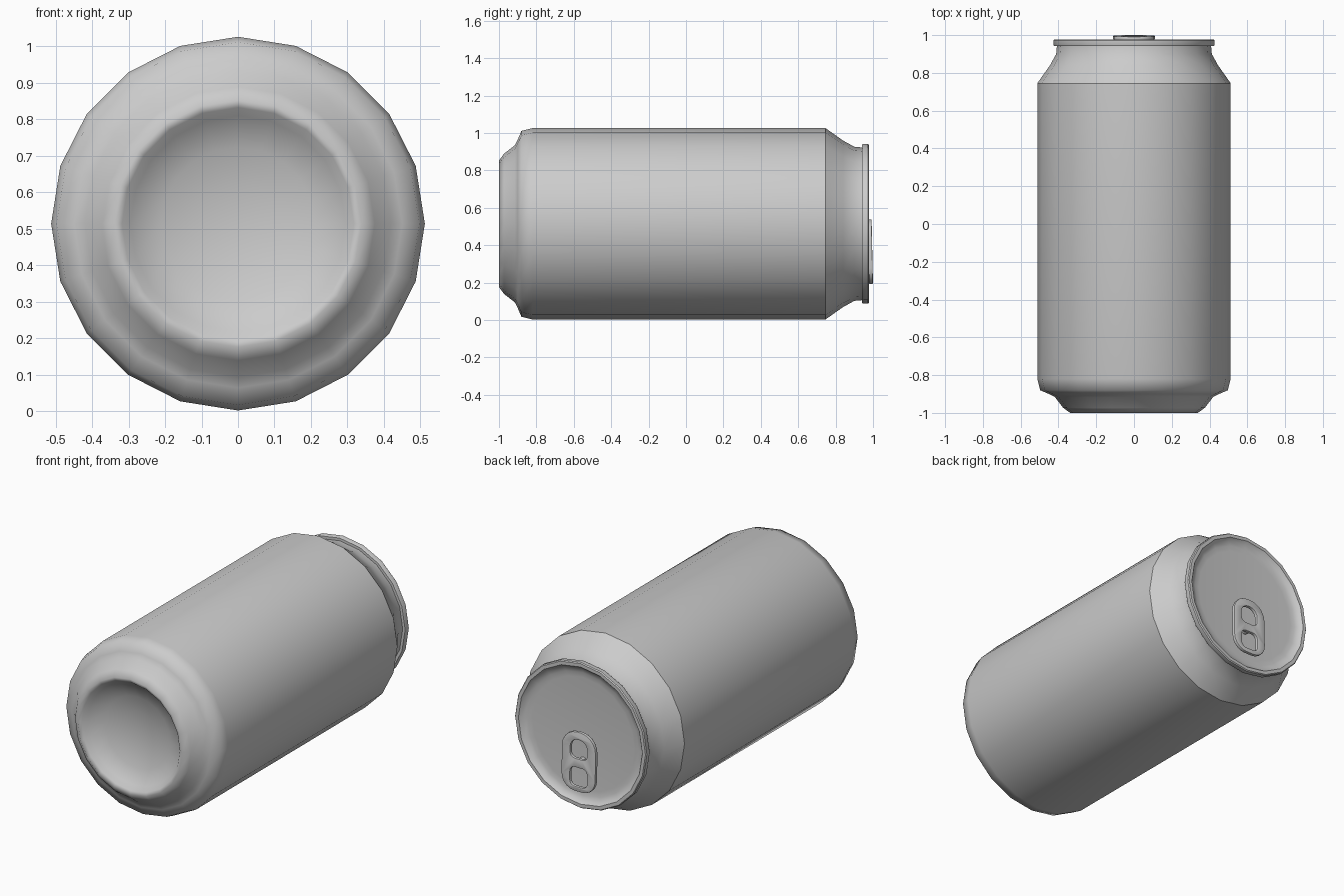
import bpy, bmesh, math

if "Cube" in bpy.data.objects:
    bpy.data.objects.remove(bpy.data.objects["Cube"])

SIDES = 20
ZC = 0.514  # height of the can's axis


def lathe(name, profile, angle=None):
    """Revolve (radius, y) points around the can's axis; radius 0 makes a pole."""
    bm = bmesh.new()
    rings = []
    for r, y in profile:
        if r == 0:
            rings.append([bm.verts.new((0, y, ZC))] * SIDES)
        else:
            rings.append([bm.verts.new((r * math.cos(math.tau * i / SIDES), y,
                                        ZC + r * math.sin(math.tau * i / SIDES)))
                          for i in range(SIDES)])
    for a, b in zip(rings, rings[1:]):
        for i in range(SIDES):
            j = (i + 1) % SIDES
            bm.faces.new(list(dict.fromkeys((a[i], b[i], b[j], a[j]))))
    mesh = bpy.data.meshes.new(name)
    bm.to_mesh(mesh)
    bm.free()
    ob = bpy.data.objects.new(name, mesh)
    bpy.context.collection.objects.link(ob)
    select(ob)
    if angle:
        bpy.ops.object.shade_smooth_by_angle(angle=math.radians(angle))
    else:
        bpy.ops.object.shade_smooth()
    return ob


def select(ob):
    bpy.ops.object.select_all(action='DESELECT')
    ob.select_set(True)
    bpy.context.view_layer.objects.active = ob


def rounded_rect(w, h, cy, r_bottom, r_top, n=5):
    """Outline of a rounded rectangle with its own bottom and top corner radii."""
    pts = []
    for sx, sy, start in ((1, 1, 0), (-1, 1, 90), (-1, -1, 180), (1, -1, 270)):
        r = r_top if sy > 0 else r_bottom
        for k in range(n + 1):
            a = math.radians(start + 90 * k / n)
            pts.append((sx * (w / 2 - r) + r * math.cos(a),
                        cy + sy * (h / 2 - r) + r * math.sin(a)))
    return pts


# Can wall with its stepped foot and hollow domed base
lathe("can_body", [(0, -0.90), (0.11, -0.908), (0.21, -0.93), (0.295, -0.965),
                   (0.318, -0.992), (0.338, -1.0), (0.375, -0.973), (0.42, -0.915),
                   (0.45, -0.90), (0.497, -0.88), (0.512, -0.82), (0.512, 0.745)])

# Tapered shoulder up to the neck
lathe("can_shoulder", [(0.512, 0.745), (0.445, 0.84), (0.412, 0.90), (0.408, 0.945)])

# Lid: rolled rim and sunken panel
lathe("can_lid", [(0.408, 0.942), (0.424, 0.942), (0.427, 0.948), (0.427, 0.972),
                  (0.422, 0.978), (0.402, 0.978), (0.388, 0.962), (0.36, 0.953),
                  (0.33, 0.95), (0, 0.95)], 35)

# Pull tab with two finger holes, slightly tilted
curve = bpy.data.curves.new("pull_tab", 'CURVE')
curve.dimensions = '2D'
curve.fill_mode = 'BOTH'
curve.extrude = 0.006
curve.bevel_depth = 0.004
curve.bevel_resolution = 1
curve.offset = -0.004
for outline in (rounded_rect(0.22, 0.345, 0, 0.085, 0.1),
                rounded_rect(0.11, 0.11, -0.09, 0.03, 0.03),
                rounded_rect(0.11, 0.11, 0.072, 0.03, 0.05)):
    spline = curve.splines.new('POLY')
    spline.points.add(len(outline) - 1)
    for p, (x, y) in zip(spline.points, outline):
        p.co = (x, y, 0, 1)
    spline.use_cyclic_u = True
tab = bpy.data.objects.new("pull_tab", curve)
bpy.context.collection.objects.link(tab)
tab.location = (0, 0.986, 0.365)
tab.rotation_euler = (math.radians(91.2), 0, 0)
select(tab)
bpy.ops.object.convert(target='MESH')
bpy.ops.object.shade_smooth_by_angle(angle=math.radians(30))

# Rivet holding the tab to the lid
bpy.ops.mesh.primitive_cylinder_add(vertices=12, radius=0.022, depth=0.035,
                                    location=(0, 0.967, 0.356),
                                    rotation=(math.pi / 2, 0, 0))
bpy.context.object.name = "tab_rivet"

# Make all normals point outwards
for ob in bpy.data.objects:
    bm = bmesh.new()
    bm.from_mesh(ob.data)
    if ob.name == "pull_tab":
        bmesh.ops.remove_doubles(bm, verts=bm.verts, dist=0.0001)
        bmesh.ops.recalc_face_normals(bm, faces=bm.faces)
    elif ob.name.startswith("can_"):
        bmesh.ops.reverse_faces(bm, faces=bm.faces) if ob.name == "" else None
    bm.to_mesh(ob.data)
    bm.free()
